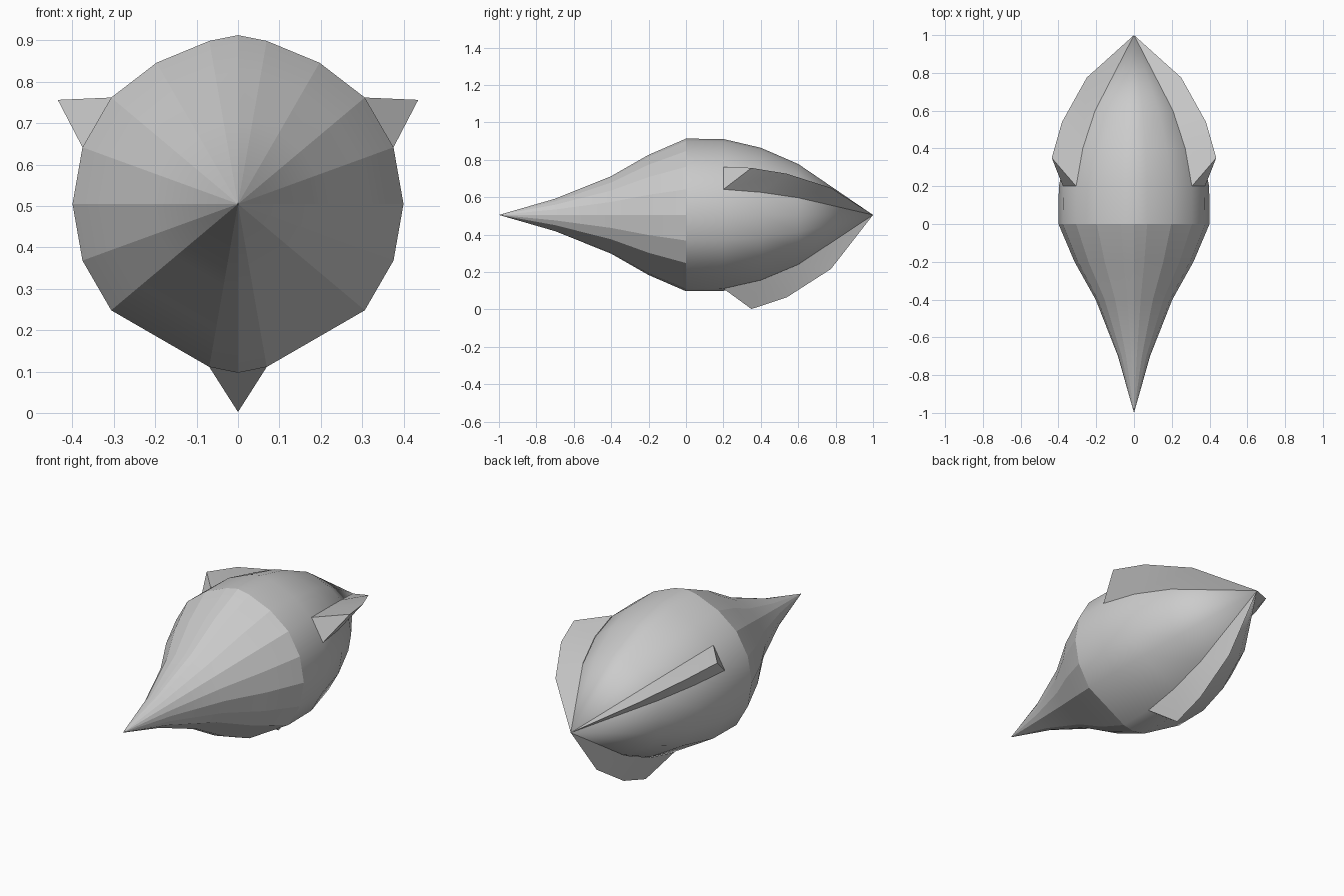
import bpy, bmesh
from math import sin, cos, radians

if "Cube" in bpy.data.objects:
    bpy.data.objects.remove(bpy.data.objects["Cube"])

AXIS_Z = 0.505
# cross-section: (angle in degrees, radius factor), no points on the two lower flats
HALF = [(90, 1.02), (80, 1), (60, 0.985), (40, 1), (20, 1), (0, 1), (-20, 1), (-40, 1), (-80, 1), (-90, 1.02)]
SECTION = HALF + [(180 - a, f) for a, f in HALF[-2:0:-1]]


def point(angle, r, y):
    a = radians(angle)
    return (r * cos(a), y, AXIS_Z + r * sin(a))


def finish(name, bm):
    bmesh.ops.recalc_face_normals(bm, faces=bm.faces)
    for f in bm.faces:
        f.smooth = True
    me = bpy.data.meshes.new(name)
    bm.to_mesh(me)
    bm.free()
    ob = bpy.data.objects.new(name, me)
    bpy.context.collection.objects.link(ob)
    return ob


def loft(name, profile, tip_y, faceted):
    """Skin the section along y and close it to a point."""
    bm = bmesh.new()
    rings = [[bm.verts.new(point(a, r * f, y)) for a, f in SECTION] for y, r in profile]
    tip = bm.verts.new((0, tip_y, AXIS_Z))
    n = len(SECTION)
    for i in range(n):
        j = (i + 1) % n
        for r0, r1 in zip(rings, rings[1:]):
            bm.faces.new((r0[i], r0[j], r1[j], r1[i]))
        bm.faces.new((rings[-1][i], rings[-1][j], tip))
    if faceted:  # crisp ribs running to the tip
        for e in bm.edges:
            if abs(e.verts[0].co.y - e.verts[1].co.y) > 1e-4:
                e.smooth = False
    return finish(name, bm)


# Long faceted nose and smooth rounded rear body
loft("nose", [(0, 0.40), (-0.2, 0.315), (-0.4, 0.203), (-0.7, 0.085)], -1, True)
loft("rear_body", [(0, 0.40), (0.2, 0.398), (0.4, 0.352), (0.6, 0.267)], 1, False)

# Three wedge fins: (base y, base radius, ridge y, ridge radius)
FIN = [(0.2, 0.40, 0.35, 0.503), (0.4, 0.354, 0.54, 0.44), (0.6, 0.269, 0.775, 0.289)]


def fin(name, angle):
    bm = bmesh.new()
    rows = [(bm.verts.new(point(angle - 10, rb, yb)),
             bm.verts.new(point(angle, rr, yr)),
             bm.verts.new(point(angle + 10, rb, yb))) for yb, rb, yr, rr in FIN]
    tip = bm.verts.new((0, 1, AXIS_Z))
    bm.faces.new(rows[0])
    for r0, r1 in zip(rows, rows[1:]):
        for k in range(2):
            bm.faces.new((r0[k], r0[k + 1], r1[k + 1], r1[k]))
    for k in range(2):
        bm.faces.new((rows[-1][k], rows[-1][k + 1], tip))
    # keep the ridge and front face crisp
    ridge = {r[1] for r in rows} | {tip}
    front = set(rows[0])
    for e in bm.edges:
        if set(e.verts) <= ridge or set(e.verts) <= front:
            e.smooth = False
    return finish(name, bm)


for fin_name, fin_angle in (("right_fin", 30), ("left_fin", 150), ("bottom_fin", 270)):
    fin(fin_name, fin_angle)
